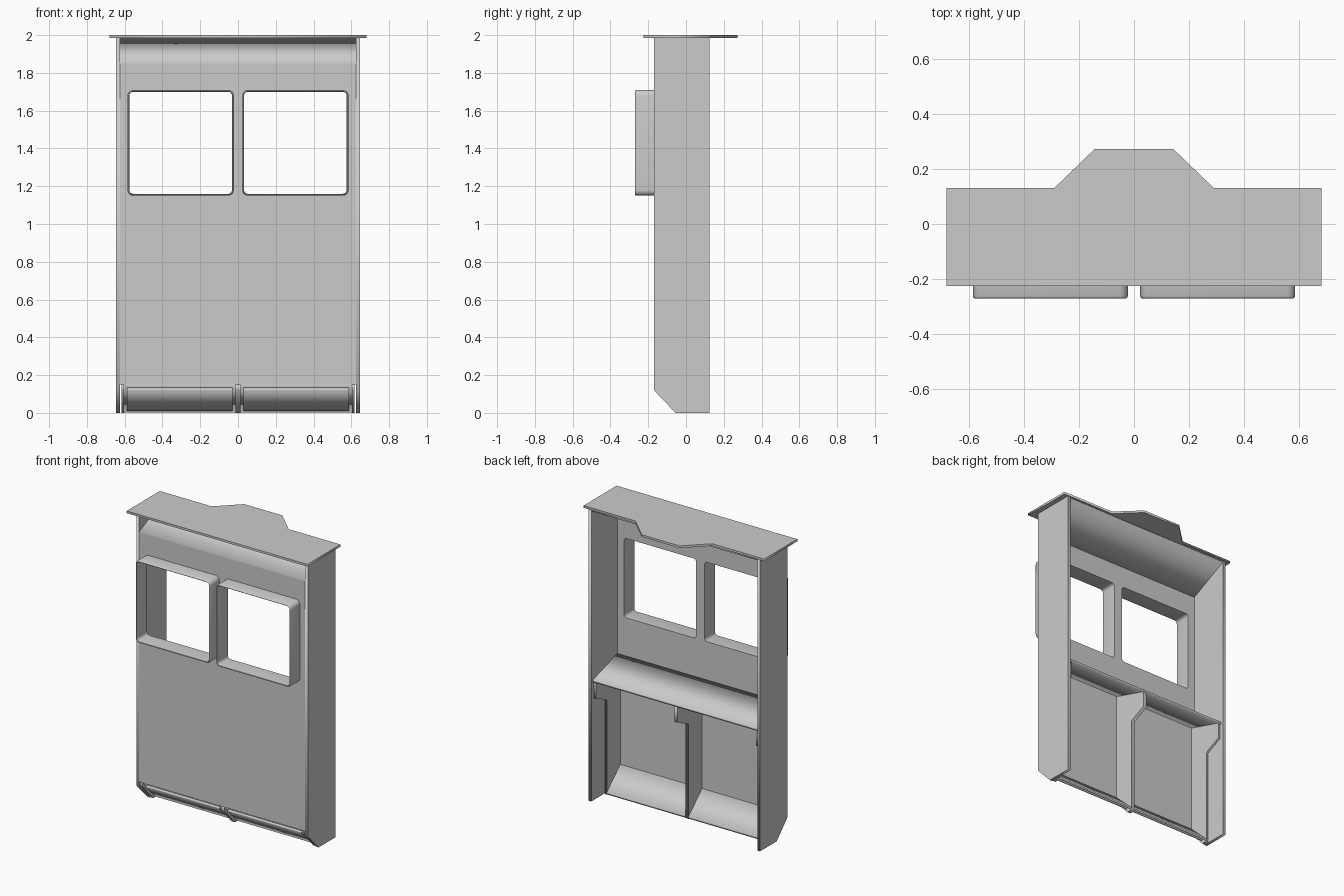
import bpy, bmesh, math
from mathutils import Matrix

if "Cube" in bpy.data.objects:
    bpy.data.objects.remove(bpy.data.objects["Cube"])

# Local (profile u, profile v, thickness) -> world axes
ORIENT = {
    'x': Matrix(((0, 0, 1, 0), (1, 0, 0, 0), (0, 1, 0, 0), (0, 0, 0, 1))),   # (y, z) profile
    'y': Matrix(((1, 0, 0, 0), (0, 0, -1, 0), (0, 1, 0, 0), (0, 0, 0, 1))),  # (x, z) profile
    'z': Matrix.Identity(4),                                               # (x, y) profile
}


def board(name, loops, axis, lo, hi):
    """Flat board: outline (plus hole loops) extruded along an axis from lo to hi."""
    cu = bpy.data.curves.new(name, 'CURVE')
    cu.dimensions = '2D'
    cu.fill_mode = 'BOTH'
    cu.extrude = (hi - lo) / 2
    for loop in loops:
        sp = cu.splines.new('POLY')
        sp.points.add(len(loop) - 1)
        for p, (u, v) in zip(sp.points, loop):
            p.co = (u, v, 0, 1)
        sp.use_cyclic_u = True
    ob = bpy.data.objects.new(name, cu)
    bpy.context.collection.objects.link(ob)
    mid = (lo + hi) / 2
    offset = {'x': (mid, 0, 0), 'y': (0, mid, 0), 'z': (0, 0, mid)}[axis]
    ob.matrix_world = Matrix.Translation(offset) @ ORIENT[axis]
    bpy.ops.object.select_all(action='DESELECT')
    ob.select_set(True)
    bpy.context.view_layer.objects.active = ob
    bpy.ops.object.convert(target='MESH')
    return bpy.context.object


def rounded_rect(x0, x1, z0, z1, r, seg=5):
    pts = []
    for cx, cz, start in ((x1 - r, z1 - r, 0), (x0 + r, z1 - r, 90),
                          (x0 + r, z0 + r, 180), (x1 - r, z0 + r, 270)):
        for i in range(seg + 1):
            a = math.radians(start + 90 * i / seg)
            pts.append((cx + r * math.cos(a), cz + r * math.sin(a)))
    return pts


def window_frame(name, x0, x1, z0, z1):
    """Thin rounded surround with a softened front lip."""
    # (inset, y) cross-section of the wall
    section = [(0, -0.155), (0, -0.262), (0.003, -0.268), (0.006, -0.27),
               (0.009, -0.268), (0.01, -0.264), (0.01, -0.155)]
    bm = bmesh.new()
    rings = []
    for d, y in section:
        loop = rounded_rect(x0 + d, x1 - d, z0 + d, z1 - d, 0.03 - d)
        rings.append([bm.verts.new((x, y, z)) for x, z in loop])
    n = len(rings[0])
    for k in range(len(rings)):
        a, b = rings[k], rings[(k + 1) % len(rings)]
        for i in range(n):
            j = (i + 1) % n
            bm.faces.new((a[i], a[j], b[j], b[i]))
    bmesh.ops.recalc_face_normals(bm, faces=bm.faces)
    me = bpy.data.meshes.new(name)
    bm.to_mesh(me)
    bm.free()
    ob = bpy.data.objects.new(name, me)
    bpy.context.collection.objects.link(ob)
    bpy.ops.object.select_all(action='DESELECT')
    ob.select_set(True)
    bpy.context.view_layer.objects.active = ob
    bpy.ops.object.shade_smooth_by_angle(angle=math.radians(35))


SIDES = (('left', -1), ('right', 1))


def span(s, a, b):
    return (a, b) if s > 0 else (-b, -a)


# Top plate with a trapezoid tab at the back
half = [(0.68, -0.225), (0.68, 0.13), (0.29, 0.13), (0.143, 0.272)]
board('top_plate', [half + [(-x, y) for x, y in reversed(half)]], 'z', 1.985, 2.0)

# Front panel with two window holes
windows = [(*span(s, 0.022, 0.585), 1.15, 1.71) for _, s in SIDES]
outline = [(-0.625, 0.15), (0.625, 0.15), (0.625, 1.85), (-0.625, 1.85)]
holes = [rounded_rect(x0 + 0.005, x1 - 0.005, z0 + 0.005, z1 - 0.005, 0.025)
         for x0, x1, z0, z1 in windows]
board('front_panel', [outline] + holes, 'y', -0.17, -0.155)

# Sloped board under the top plate, and the sloped shelf
board('upper_slope', [[(-0.17, 1.85), (0.115, 1.985), (0.09, 1.985), (-0.155, 1.87),
                       (-0.17, 1.863)][:2] + [(0.122, 1.973), (-0.16, 1.84)]], 'x', -0.625, 0.625)
board('shelf', [[(-0.155, 0.9), (0.108, 0.82), (0.108, 0.805), (-0.155, 0.885)]],
      'x', -0.625, 0.625)

# Partitions below the shelf, with a bracket at the top
partition = [(-0.155, 0.885), (0.108, 0.805), (0.108, 0.70), (-0.01, 0.645),
             (-0.01, 0.0), (-0.05, 0.0), (-0.165, 0.12), (-0.165, 0.15), (-0.155, 0.15)]
board('centre_partition', [partition], 'x', -0.0125, 0.0125)

# Sloped kick panel frame of reference: t along the slope, h outward
def kick(t, h):
    return (-0.165 + 0.731 * t - 0.684 * h, 0.147 - 0.684 * t - 0.731 * h)


for (side, s), win in zip(SIDES, windows):
    # Side wall with a chamfered toe
    board(side + '_side_wall', [[(-0.17, 0.12), (-0.055, 0), (0.125, 0), (0.125, 1.985),
                                 (-0.17, 1.985)]], 'x', *span(s, 0.625, 0.645))
    board(side + '_partition', [partition], 'x', *span(s, 0.603, 0.617))
    # Kick panel and its raised underside block
    board(side + '_kick_panel', [[kick(0, 0), kick(0.212, 0), kick(0.204, -0.01),
                                  kick(0, -0.01)]], 'x', *span(s, 0.0125, 0.603))
    board(side + '_kick_block', [[kick(0.02, 0), kick(0.19, 0), kick(0.185, 0.015),
                                  kick(0.025, 0.015)]], 'x', *span(s, 0.03, 0.587))
    window_frame(side + '_window_frame', *win)
